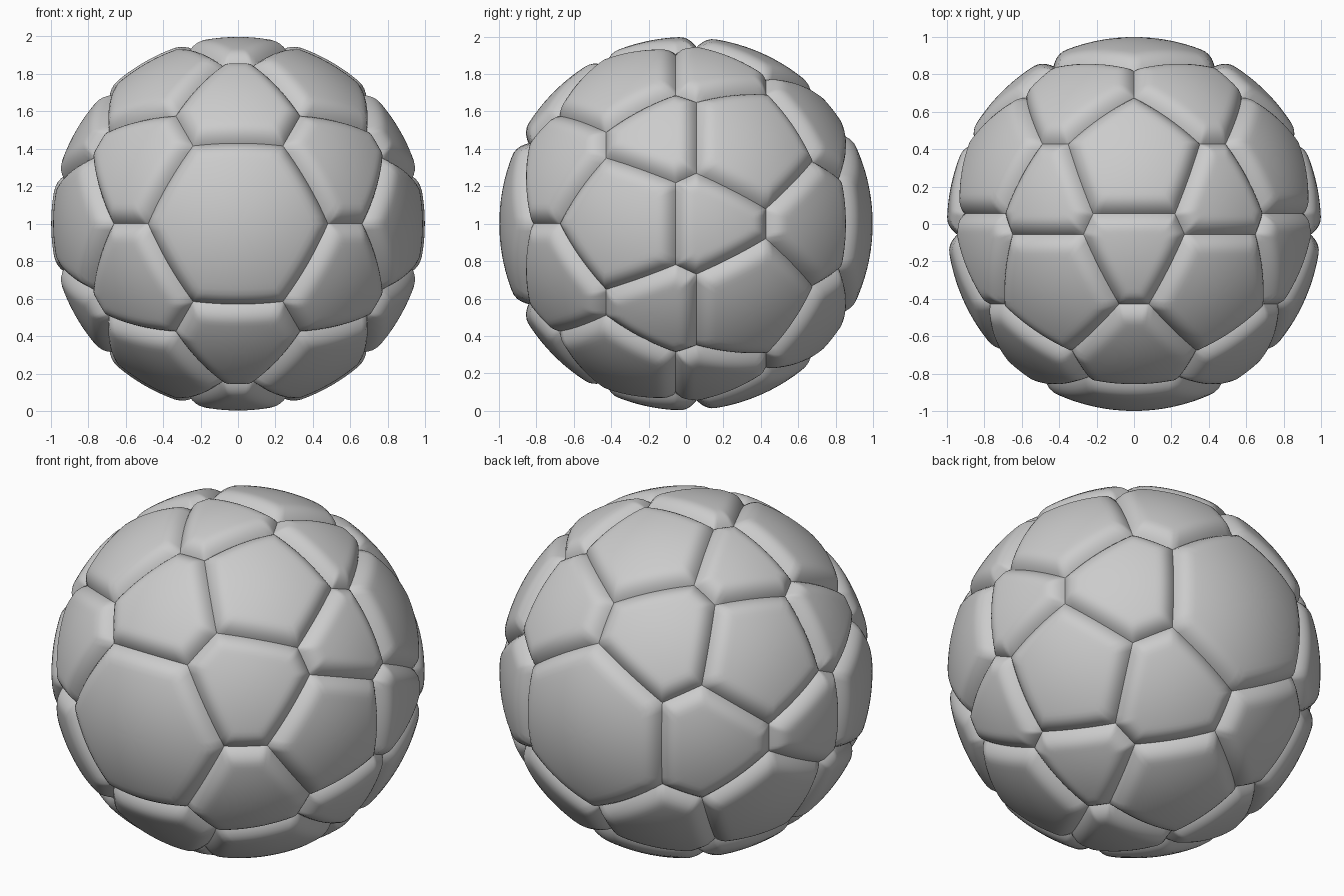
import bpy
import bmesh
from math import cos, sin, radians
from mathutils import Vector, Matrix

if "Cube" in bpy.data.objects:
    bpy.data.objects.remove(bpy.data.objects["Cube"], do_unlink=True)

GROOVE, TOP, BEVEL = 0.945, 0.998, 0.10
RINGS, STEPS = 14, 10

grey = bpy.data.materials.new("light_grey")
grey.use_nodes = True
grey.diffuse_color = (0.6, 0.6, 0.6, 1)
grey.node_tree.nodes["Principled BSDF"].inputs["Base Color"].default_value = (0.6, 0.6, 0.6, 1)


def point(angle, radius, y):
    """Seam corner, given by its angle around the front-back axis."""
    a = radians(angle)
    return Vector((radius * cos(a), y, radius * sin(a))).normalized()


def A(angle): return point(angle, 0.48, -0.815)
def B(angle): return point(angle, 0.66, -0.67)
def C(angle): return point(angle, 0.85, -0.43)
def D(angle, y=-0.055): return point(angle, 0.943, y)


# One seam outline for each kind of panel
outlines = {
    "end_panels": [A(k * 60) for k in range(6)],
    "inner_ring_panels": [A(60), A(120), B(120), C(95.4), C(84.6), B(60)],
    "five_sided_panels": [B(60), C(84.6), D(73.4), D(46.6), C(35.4)],
    "middle_ring_panels": [C(84.6), C(95.4), D(106.6), D(103.4, 0.055),
                           D(76.6, 0.055), D(73.4)],
}


def add_panel(bm, corners):
    """Domed panel that falls in a rounded bevel to the seam."""
    centre = sum(corners, Vector()).normalized()
    pairs = list(zip(corners, corners[1:] + corners[:1]))
    normals = [a.cross(b).normalized() for a, b in pairs]
    border = [a.lerp(b, i / STEPS) for a, b in pairs for i in range(STEPS)]

    def raised(p):
        p = p.normalized()
        u = min(1, min(abs(p.dot(n)) for n in normals) / BEVEL)
        return p * (GROOVE + (TOP - GROOVE) * (1 - (1 - u) ** 2.2))

    rings = []
    for k in range(RINGS):
        t = (k / RINGS) ** 1.4
        rings.append([bm.verts.new(raised(p.lerp(centre, t))) for p in border])
    middle = bm.verts.new(raised(centre))
    n = len(border)
    for outer, inner in zip(rings, rings[1:]):
        for i in range(n):
            j = (i + 1) % n
            bm.faces.new((outer[i], outer[j], inner[j], inner[i]))
    for i in range(n):
        bm.faces.new((rings[-1][i], rings[-1][(i + 1) % n], middle))


# The back half is the front half mirrored and turned by half a step
to_back = Matrix.Rotation(radians(30), 3, 'Y') @ Matrix.Diagonal((1, -1, 1))

for name, outline in outlines.items():
    bm = bmesh.new()
    for k in range(1 if name == "end_panels" else 6):
        turn = Matrix.Rotation(radians(60 * k), 3, 'Y')
        front = [turn @ p for p in outline]
        add_panel(bm, front)
        add_panel(bm, [to_back @ p for p in front])
    for f in bm.faces:
        f.smooth = True
        f.normal_update()
        if f.normal.dot(f.calc_center_median()) < 0:
            f.normal_flip()
    mesh = bpy.data.meshes.new(name)
    bm.to_mesh(mesh)
    bm.free()
    mesh.materials.append(grey)
    panels = bpy.data.objects.new(name, mesh)
    panels.location.z = 1
    bpy.context.collection.objects.link(panels)
